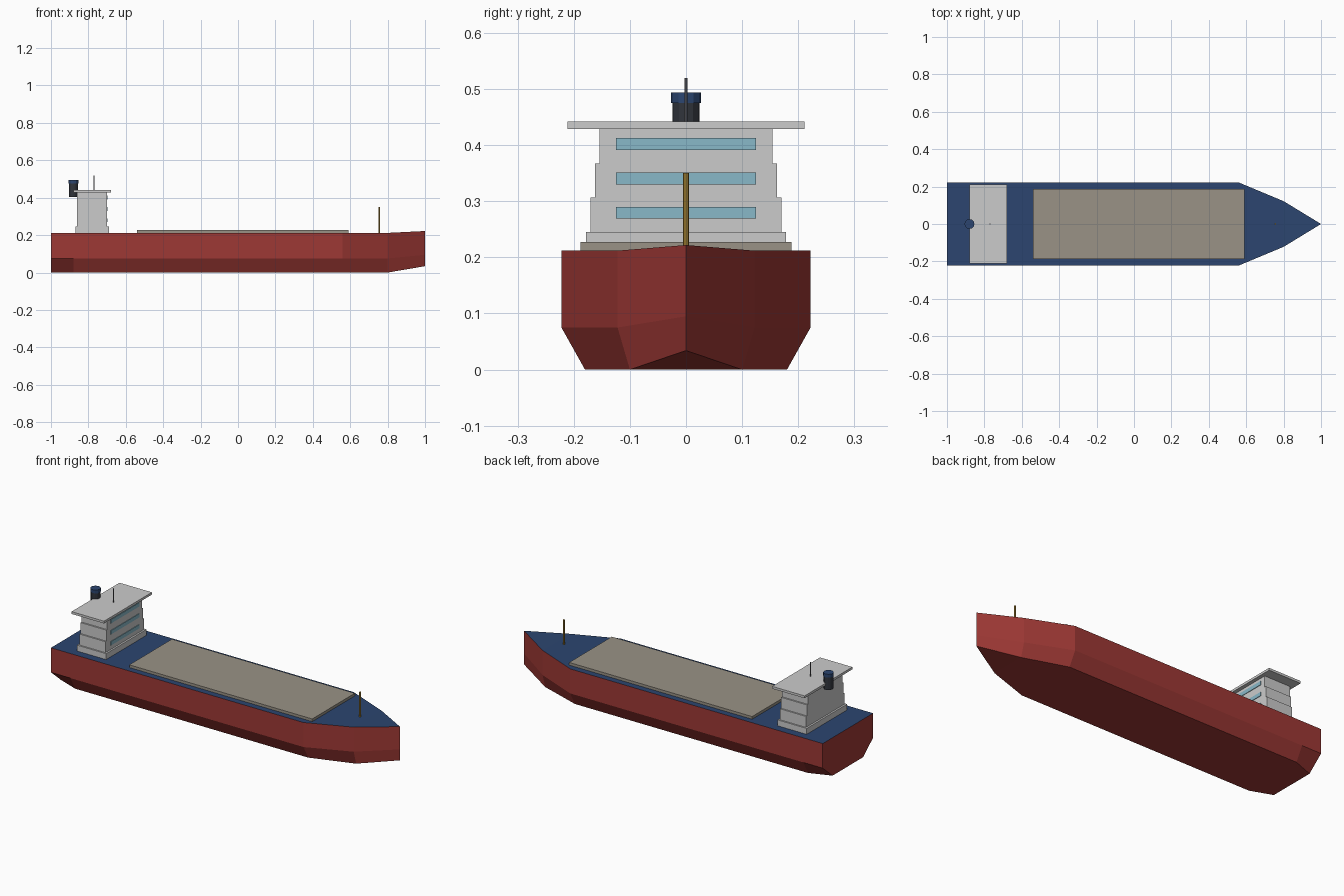
import bpy, bmesh, math

if "Cube" in bpy.data.objects:
    bpy.data.objects.remove(bpy.data.objects["Cube"])


def material(name, rgb):
    m = bpy.data.materials.new(name)
    m.diffuse_color = (*rgb, 1)
    m.use_nodes = True
    m.node_tree.nodes["Principled BSDF"].inputs["Base Color"].default_value = m.diffuse_color
    return m


RED = material("hull_red", (0.34, 0.04, 0.035))
NAVY = material("deck_navy", (0.025, 0.06, 0.16))
TAN = material("hatch_grey", (0.32, 0.29, 0.24))
WHITE = material("house_white", (0.62, 0.62, 0.63))
GLASS = material("window_blue", (0.25, 0.48, 0.58))
BLACK = material("funnel_black", (0.03, 0.035, 0.045))
GOLD = material("mast_gold", (0.45, 0.27, 0.04))
STEEL = material("antenna_grey", (0.2, 0.2, 0.22))


def finish(name, bm, *mats):
    me = bpy.data.meshes.new(name)
    bm.to_mesh(me)
    bm.free()
    for m in mats:
        me.materials.append(m)
    ob = bpy.data.objects.new(name, me)
    bpy.context.collection.objects.link(ob)
    return ob


def box(name, x0, x1, half_y, z0, z1, mat):
    bm = bmesh.new()
    bmesh.ops.create_cube(bm, size=1)
    bmesh.ops.scale(bm, vec=(x1 - x0, 2 * half_y, z1 - z0), verts=bm.verts)
    bmesh.ops.translate(bm, vec=((x0 + x1) / 2, 0, (z0 + z1) / 2), verts=bm.verts)
    return finish(name, bm, mat)


def post(name, x, r, z0, z1, mat, sides):
    bm = bmesh.new()
    bmesh.ops.create_cone(bm, cap_ends=True, segments=sides, radius1=r, radius2=r, depth=z1 - z0)
    bmesh.ops.translate(bm, vec=(x, 0, (z0 + z1) / 2), verts=bm.verts)
    return finish(name, bm, mat)


# Hull: stations of (x, deck half-width, bottom half-width, deck z, chine z, keel z)
stations = [
    (-1.00, 0.222, 0.135, 0.212, 0.075, 0.0),
    (-0.88, 0.222, 0.180, 0.212, 0.075, 0.0),
    (0.56, 0.222, 0.180, 0.212, 0.075, 0.0),
    (0.80, 0.122, 0.100, 0.212, 0.075, 0.0),
    (1.00, 0.000, 0.000, 0.222, 0.095, 0.034),
]
bm = bmesh.new()
rings = []
for x, w, b, zd, zc, zk in stations:
    pts = [(w, zd), (w, zc), (b, zk), (-b, zk), (-w, zc), (-w, zd)]
    rings.append([bm.verts.new((x, y, z)) for y, z in pts])
for r, s in zip(rings, rings[1:]):
    for i in range(6):
        j = (i + 1) % 6
        f = bm.faces.new((r[i], r[j], s[j], s[i]))
        f.material_index = 1 if i == 5 else 0
bm.faces.new(rings[0])
bmesh.ops.remove_doubles(bm, verts=bm.verts, dist=1e-5)
bmesh.ops.recalc_face_normals(bm, faces=bm.faces)
finish("hull", bm, RED, NAVY)

# Cargo hatch
box("cargo_hatch", -0.54, 0.59, 0.188, 0.210, 0.227, TAN)

# Deckhouse: base, three stepped storeys with window bands, bridge roof
box("house_base", -0.87, -0.69, 0.178, 0.210, 0.245, WHITE)
for i in range(3):
    z = 0.245 + 0.0613 * i
    box(f"house_storey_{i + 1}", -0.86, -0.70, 0.17 - 0.008 * i, z, z + 0.0613, WHITE)
    box(f"window_band_{i + 1}", -0.705, -0.697, 0.125, z + 0.024, z + 0.045, GLASS)
box("bridge_roof", -0.88, -0.68, 0.211, 0.429, 0.442, WHITE)

# Funnel, cap and masts
post("funnel", -0.88, 0.0245, 0.405, 0.475, BLACK, 12)
post("funnel_cap", -0.88, 0.0265, 0.475, 0.494, NAVY, 12)
post("antenna", -0.77, 0.003, 0.44, 0.52, STEEL, 8)
post("foremast", 0.755, 0.005, 0.21, 0.35, GOLD, 8)
